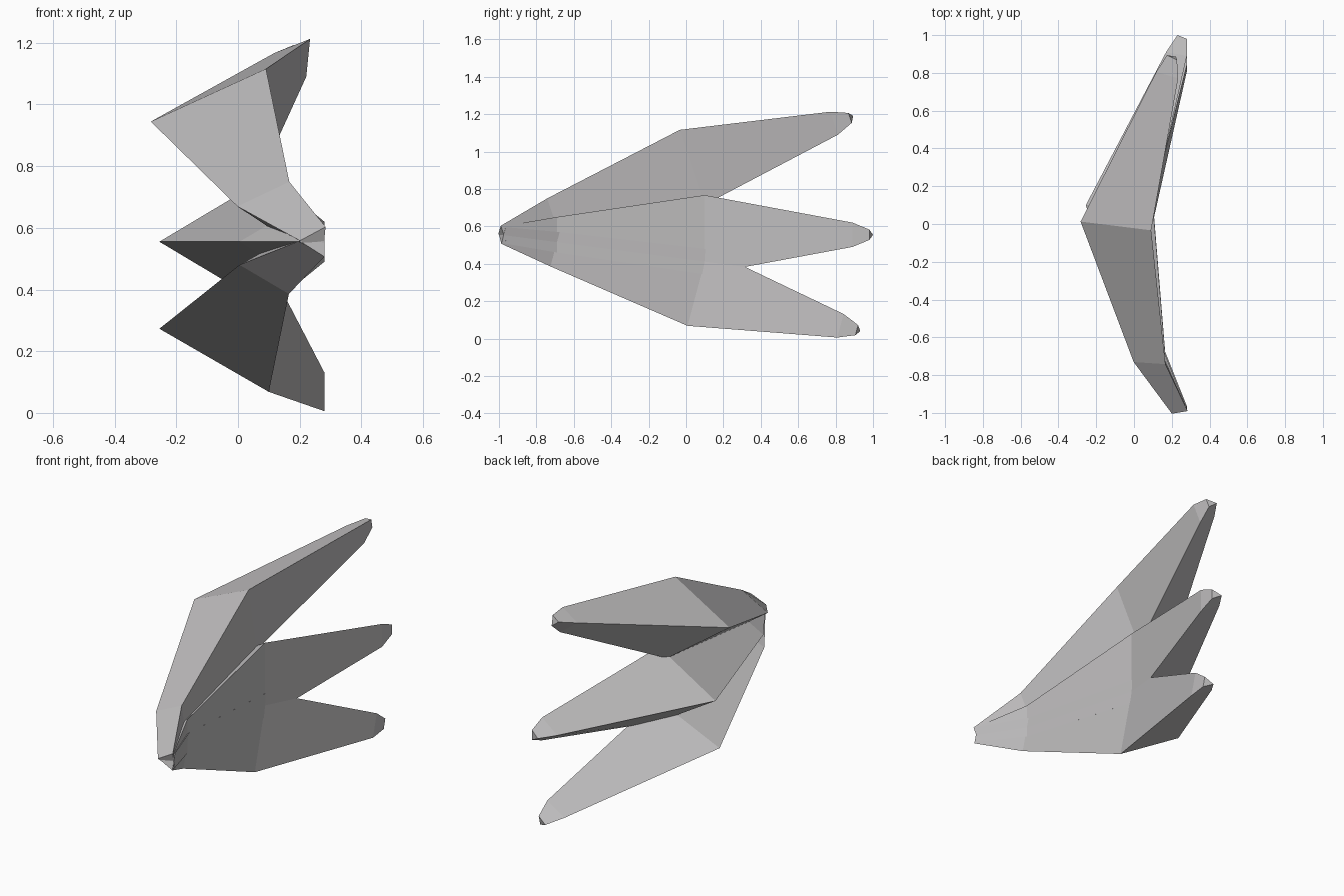
import bpy, bmesh
from math import radians
from mathutils import Matrix, Vector

if "Cube" in bpy.data.objects:
    bpy.data.objects.remove(bpy.data.objects["Cube"])

grey = bpy.data.materials.new("stone_grey")
grey.diffuse_color = (0.52, 0.51, 0.515, 1)
grey.use_nodes = True
grey.node_tree.nodes["Principled BSDF"].inputs["Base Color"].default_value = grey.diffuse_color

# All blades fan out from one root point
ROOT = Vector((0.28, -0.99, 0.555))

# Triangular sections along a blade, relative to the root:
# (ridge x, ridge y, back x, back y, half height)
SECTIONS = [
    (-0.08, -0.01, 0.0, 0.015, 0.046),    # root end
    (-0.275, 0.29, -0.115, 0.30, 0.095),  # lower joint
    (-0.535, 1.09, -0.18, 1.09, 0.212),   # widest point
    (-0.11, 1.90, 0.0, 1.88, 0.065),      # shoulder of the tip
    (-0.05, 1.99, 0.0, 1.97, 0.028),      # tip end
]


def blade(name, pitch, yaw=0, roll=0):
    """Loft the triangular sections and swing the blade about the root."""
    bm = bmesh.new()
    rings = [[bm.verts.new(p) for p in
              ((rx, ry, 0), (bx, by, h), (bx, by, -h))]
             for rx, ry, bx, by, h in SECTIONS]
    for a, b in zip(rings, rings[1:]):
        for i in range(3):
            j = (i + 1) % 3
            bm.faces.new((a[i], a[j], b[j], b[i]))
    bm.faces.new(rings[0])
    bm.faces.new(rings[-1])
    bmesh.ops.recalc_face_normals(bm, faces=bm.faces)
    turn = (Matrix.Translation(ROOT)
            @ Matrix.Rotation(radians(pitch), 4, 'X')
            @ Matrix.Rotation(radians(yaw), 4, 'Z')
            @ Matrix.Rotation(radians(roll), 4, 'Y'))
    bmesh.ops.transform(bm, matrix=turn, verts=bm.verts)
    mesh = bpy.data.meshes.new(name)
    bm.to_mesh(mesh)
    bm.free()
    mesh.materials.append(grey)
    obj = bpy.data.objects.new(name, mesh)
    bpy.context.collection.objects.link(obj)


blade("upper_blade", 18.5, yaw=1.6, roll=5.5)
blade("middle_blade", 0)
blade("lower_blade", -15)
